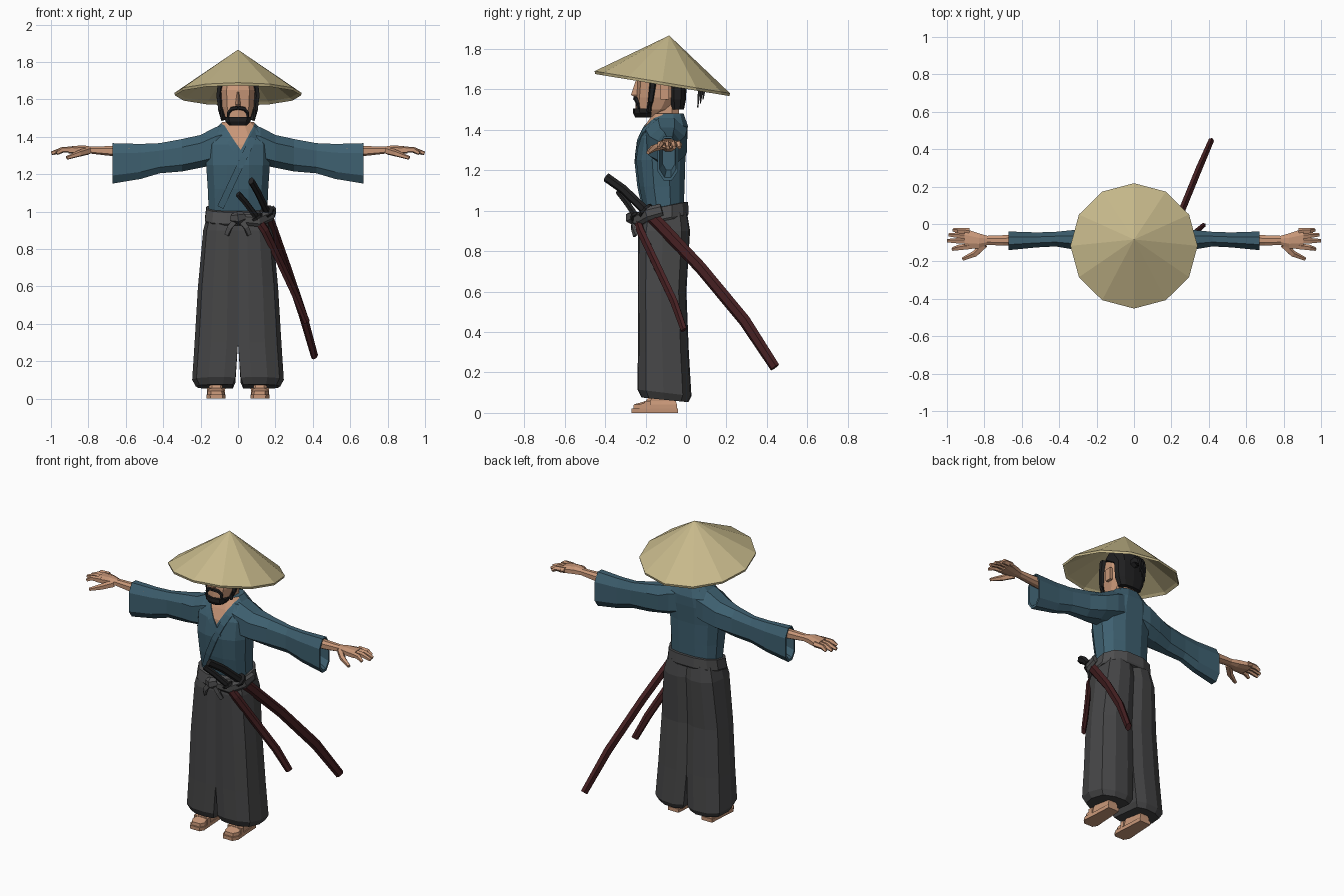
import bpy, bmesh, math
from mathutils import Vector
from mathutils.bvhtree import BVHTree

if "Cube" in bpy.data.objects:
    bpy.data.objects.remove(bpy.data.objects["Cube"])


def material(name, r, g, b):
    m = bpy.data.materials.new(name)
    lin = [((c / 255 + 0.055) / 1.055) ** 2.4 for c in (r, g, b)]
    m.diffuse_color = (*lin, 1)
    m.use_nodes = True
    m.node_tree.nodes["Principled BSDF"].inputs["Base Color"].default_value = m.diffuse_color
    return m


STRAW = material("straw", 200, 186, 140)
SKIN = material("skin", 200, 151, 120)
BLUE = material("blue_cloth", 62, 96, 112)
GREY = material("dark_grey_cloth", 70, 70, 71)
BELT = material("belt_grey", 78, 78, 79)
BLACK = material("black", 32, 32, 33)
RED = material("dark_red_lacquer", 70, 32, 34)


def finish(name, bm, mats, mirror=False):
    bmesh.ops.recalc_face_normals(bm, faces=bm.faces)
    me = bpy.data.meshes.new(name)
    bm.to_mesh(me)
    ob = bpy.data.objects.new(name, me)
    bpy.context.collection.objects.link(ob)
    for m in mats:
        me.materials.append(m)
    if mirror:
        ob.modifiers.new("mirror", "MIRROR")
        ob.modifiers["mirror"].use_mirror_merge = False
    return ob


def loft_bm(rings):
    bm = bmesh.new()
    rows = [[bm.verts.new(p) for p in r] for r in rings]
    n = len(rows[0])
    for a, b in zip(rows, rows[1:]):
        for i in range(n):
            bm.faces.new((a[i], a[(i + 1) % n], b[(i + 1) % n], b[i]))
    bm.faces.new(rows[0])
    bm.faces.new(rows[-1])
    return bm


def loft(name, rings, mat, mirror=False):
    return finish(name, loft_bm(rings), [mat], mirror)


def oval(z, rx, yf, yb, n=12, cx=0, tilt=0, p=0.8):
    """Horizontal rounded ring between a front and a back y."""
    out = []
    for i in range(n):
        a = 2 * math.pi * (i + 0.5) / n
        c, s = math.cos(a), math.sin(a)
        c, s = math.copysign(abs(c) ** p, c), math.copysign(abs(s) ** p, s)
        y = (yf + yb) / 2 + s * (yb - yf) / 2
        out.append((cx + rx * c, y, z + tilt * (y + 0.11)))
    return out


OCT = [(.3, 0), (.7, 0), (1, .2), (1, .75), (.7, 1), (.3, 1), (0, .75), (0, .2)]


def side_ring(x, y0, y1, z0, z1):
    """Ring standing across the x direction."""
    return [(x, y0 + u * (y1 - y0), z0 + v * (z1 - z0)) for u, v in OCT]


def tube(name, pts, radii, mat, n=6, flat=1.0, mirror=False):
    pts = [Vector(p) for p in pts]
    rings = []
    for i, p in enumerate(pts):
        t = (pts[min(i + 1, len(pts) - 1)] - pts[max(i - 1, 0)]).normalized()
        ref = Vector((0, 0, 1)) if abs(t.z) < 0.95 else Vector((0, 1, 0))
        s = t.cross(ref).normalized()
        u = s.cross(t)
        ang = [2 * math.pi * (k + 0.5) / n for k in range(n)]
        rings.append([p + radii[i] * (s * math.cos(a) * flat + u * math.sin(a)) for a in ang])
    return loft(name, rings, mat, mirror)


def box(name, x0, x1, y0, y1, z0, z1, mat, mirror=False):
    return loft(name, [[(x0, y0, z), (x1, y0, z), (x1, y1, z), (x0, y1, z)] for z in (z0, z1)], mat, mirror)


# straw hat: shallow tilted cone, hollow underneath
def hat_ring(f, drop):
    return [(0.34 * f * math.sin(a), -0.117 + 0.335 * f * math.cos(a),
             1.635 - 0.164 * 0.335 * f * math.cos(a) + drop)
            for a in [math.radians(30 * k) for k in range(12)]]


bm = bmesh.new()
rim, low, inner = [[bm.verts.new(p) for p in hat_ring(f, d)] for f, d in ((1, 0), (.99, -.014), (.95, 0))]
top, under = bm.verts.new((0, -0.083, 1.866)), bm.verts.new((0, -0.085, 1.835))
for i in range(12):
    j = (i + 1) % 12
    bm.faces.new((rim[i], rim[j], top))
    bm.faces.new((rim[i], rim[j], low[j], low[i]))
    bm.faces.new((low[i], low[j], inner[j], inner[i]))
    bm.faces.new((inner[i], inner[j], under))
finish("straw_hat", bm, [STRAW])

# head, neck, nose and ears
loft("head", [oval(*r, n=10) for r in (
    (1.465, .045, -.24, -.13), (1.50, .07, -.25, -.07), (1.56, .088, -.247, -.03),
    (1.65, .094, -.24, -.02), (1.74, .075, -.2, -.04))], SKIN)
loft("neck", [oval(z, r, f, b, n=8) for z, r, f, b in (
    (1.38, .075, -.17, -.02), (1.46, .06, -.17, -.03), (1.53, .058, -.18, -.03))], SKIN)
loft("nose", [[(-w, -.23, z), (w, -.23, z), (0, y, z)] for z, w, y in (
    (1.562, .018, -.255), (1.572, .02, -.272), (1.64, .009, -.25))], SKIN)
box("ear", .088, .106, -.125, -.085, 1.55, 1.625, SKIN, True)

# hair, sideburns, beard and tied hair ends
loft("hair", [oval(*r, n=10) for r in (
    (1.50, .075, -.075, -.01), (1.55, .095, -.085, .0), (1.65, .101, -.09, .004),
    (1.70, .1, -.2, -.0), (1.765, .07, -.17, -.03))], BLACK)
tube("sideburn", [(.092, -.165, 1.70), (.103, -.165, 1.62), (.095, -.175, 1.54), (.076, -.185, 1.49)],
     [.02, .017, .014, .014], BLACK, 5, .9, True)
loft("chin_beard", [oval(*r, n=10) for r in (
    (1.46, .047, -.25, -.15), (1.482, .07, -.262, -.15), (1.505, .074, -.262, -.16))], BLACK)
tube("moustache", [(0, -.252, 1.556), (.035, -.246, 1.55), (.05, -.238, 1.53), (.052, -.236, 1.495)],
     [.011, .011, .01, .01], BLACK, 5, 1, True)
tube("topknot", [(0, -.03, 1.64), (0, .03, 1.655), (0, .07, 1.625)], [.03, .028, .02], BLACK)
for k, x in enumerate((-.025, 0, .025)):
    tube("hair_strand", [(x, .05 + .012 * k, 1.64), (x, .065 + .012 * k, 1.59), (x, .058 + .013 * k, 1.51 + .02 * k)],
         [.012, .009, .004], BLACK, 4)

# robe body with a V neck cut into the chest
bm = loft_bm([oval(*r, n=12) for r in (
    (0.98, .16, -.205, -.01), (1.12, .166, -.235, -.004), (1.25, .175, -.25, .0), (1.36, .175, -.235, .01),
    (1.42, .15, -.205, .012), (1.48, .085, -.165, -.01))])
tip = Vector((.015, 0, 1.33))
normals = [Vector((-.16, 0, .085)), Vector((.16, 0, .115))]
for nrm in normals:
    bmesh.ops.bisect_plane(bm, geom=bm.verts[:] + bm.edges[:] + bm.faces[:], plane_co=tip, plane_no=nrm)
for f in bm.faces:
    c = f.calc_center_median()
    if c.y < -.1 and all((c - tip).dot(nrm) > 0 for nrm in normals):
        f.material_index = 1
tree = BVHTree.FromBMesh(bm)
finish("robe_body", bm, [BLUE, SKIN])


# crossed lapels laid over the chest
def lapel(name, a, b, w, lift):
    b2 = bmesh.new()
    a, b = Vector(a), Vector(b)
    d = (b - a).normalized()
    side = Vector((-d.y, d.x)) * w
    rows = []
    for i in range(9):
        q = a.lerp(b, i / 8)
        row = []
        for s in (0, 1):
            e = q + side * s
            hit = tree.ray_cast(Vector((e.x, -1, e.y)), Vector((0, 1, 0)))[0]
            y = hit.y if hit else -.17
            row += [b2.verts.new((e.x, y - lift, e.y)), b2.verts.new((e.x, y + .01, e.y))]
        rows.append([row[0], row[2], row[3], row[1]])
    for r, t in zip(rows, rows[1:]):
        for i in range(4):
            b2.faces.new((r[i], r[(i + 1) % 4], t[(i + 1) % 4], t[i]))
    b2.faces.new(rows[0])
    b2.faces.new(rows[-1])
    finish(name, b2, [BLUE])


lapel("lapel_under", (-.075, 1.465), (.05, 1.27), -.035, .006)
lapel("lapel_over", (.09, 1.455), (-.11, 1.03), .035, .009)

# wide sleeves with open cuffs
loft("sleeve", [side_ring(*r) for r in (
    (.05, -.19, .0, 1.27, 1.47), (.12, -.20, .005, 1.25, 1.452), (.20, -.18, -.005, 1.235, 1.41),
    (.30, -.14, -.03, 1.215, 1.388), (.42, -.12, -.042, 1.205, 1.366), (.52, -.125, -.045, 1.175, 1.362),
    (.672, -.14, -.04, 1.15, 1.366), (.672, -.13, -.05, 1.165, 1.358), (.60, -.115, -.055, 1.20, 1.35))], BLUE, True)

# forearm, palm and spread fingers
loft("forearm_and_palm", [side_ring(*r) for r in (
    (.58, -.12, -.055, 1.29, 1.352), (.70, -.115, -.06, 1.30, 1.35), (.785, -.112, -.063, 1.31, 1.348),
    (.83, -.13, -.05, 1.308, 1.355), (.905, -.135, -.025, 1.31, 1.348))], SKIN, True)
for y0, y1, x in ((-.04, -.032, .965), (-.066, -.058, .99), (-.092, -.09, .998), (-.12, -.135, .97)):
    tube("finger", [(.88, y0, 1.332), (.94, (y0 + y1) / 2, 1.33), (x, y1, 1.312)],
         [.018, .016, .01], SKIN, 5, 1, True)
tube("thumb", [(.80, -.11, 1.325), (.85, -.16, 1.31), (.915, -.188, 1.287)], [.022, .018, .01], SKIN, 5, 1, True)

# wide pleated trousers, one leg mirrored
LEG = [(0, .05), (.26, 0), (.62, .02), (.9, .16), (1, .48), (.92, .84), (.62, .98), (.25, 1), (0, .92)]
loft("trouser_leg", [[(a + u * (b - a), f + v * (k - f), z - t * (f + v * (k - f) + .11)) for u, v in LEG]
                     for z, a, b, f, k, t in (
    (.99, 0, .162, -.22, .005, 0), (.90, 0, .186, -.238, .02, 0), (.60, 0, .214, -.238, .002, 0),
    (.30, 0, .232, -.238, .014, 0), (.10, .014, .245, -.24, .027, .12), (.065, .028, .225, -.22, .012, .1))],
     GREY, True)

# tilted waist belt, side sash and knot
loft("belt", [oval(z, r, f, b, tilt=.2) for z, r, f, b in (
    (.95, .176, -.238, .01), (.96, .182, -.246, .016), (1.02, .174, -.236, .014), (1.022, .16, -.21, 0))], BELT)
tube("side_sash", [(.02, -.255, .96), (.11, -.245, .95), (.18, -.19, .985), (.19, -.12, 1.005)],
     [.03, .032, .034, .03], BELT, 6, .5)
tube("belt_knot", [(-.03, -.25, .965), (0, -.265, .965), (.03, -.25, .975)], [.026, .036, .026], BELT)
for s in (-1, 1):
    tube("knot_tail", [(.01 * s, -.26, .96), (.045 * s, -.262, .915), (.06 * s, -.25, .875)],
         [.02, .018, .016], BELT, 4, .6)


# two swords carried on one hip
def sword(name, hilt, sheath, r):
    tube(name + "_hilt", hilt, [r * .75] * len(hilt), BLACK, 6, .7)
    g, d = Vector(sheath[0]), (Vector(sheath[1]) - Vector(sheath[0])).normalized()
    tube(name + "_guard", [g - d * .008, g + d * .006], [r * 1.35] * 2, BLACK, 8, .9)
    tube(name + "_sheath", sheath, [r, r * 1.05, r, r, r * .85], RED, 6, .65)


sword("long_sword", [(.07, -.395, 1.165), (.105, -.31, 1.105), (.155, -.20, 1.0)],
      [(.155, -.20, 1.0), (.18, -.13, .93), (.255, .07, .72), (.345, .29, .455), (.41, .44, .225)], .031)
sword("short_sword", [(.0, -.335, 1.095), (.04, -.30, 1.05), (.10, -.245, .97)],
      [(.10, -.245, .97), (.145, -.225, .90), (.22, -.15, .74), (.31, -.06, .55), (.368, -.01, .41)], .025)


# feet on thick sandals
def foot_ring(z, w, y0, y1):
    return [(.118 + w * u, y0 + v * (y1 - y0), z) for u, v in
            ((-.7, 0), (.6, .0), (1, .15), (.85, .6), (.75, 1), (-.75, 1), (-.85, .6), (-1, .12))]


loft("sandal_sole", [foot_ring(0, .05, -.27, -.04), foot_ring(.022, .051, -.27, -.04)], SKIN, True)
loft("foot", [foot_ring(.022, .045, -.26, -.045), foot_ring(.042, .044, -.258, -.045),
              foot_ring(.058, .036, -.2, -.05), foot_ring(.12, .034, -.15, -.06)], SKIN, True)
box("sandal_strap", .07, .166, -.205, -.175, .02, .058, SKIN, True)
